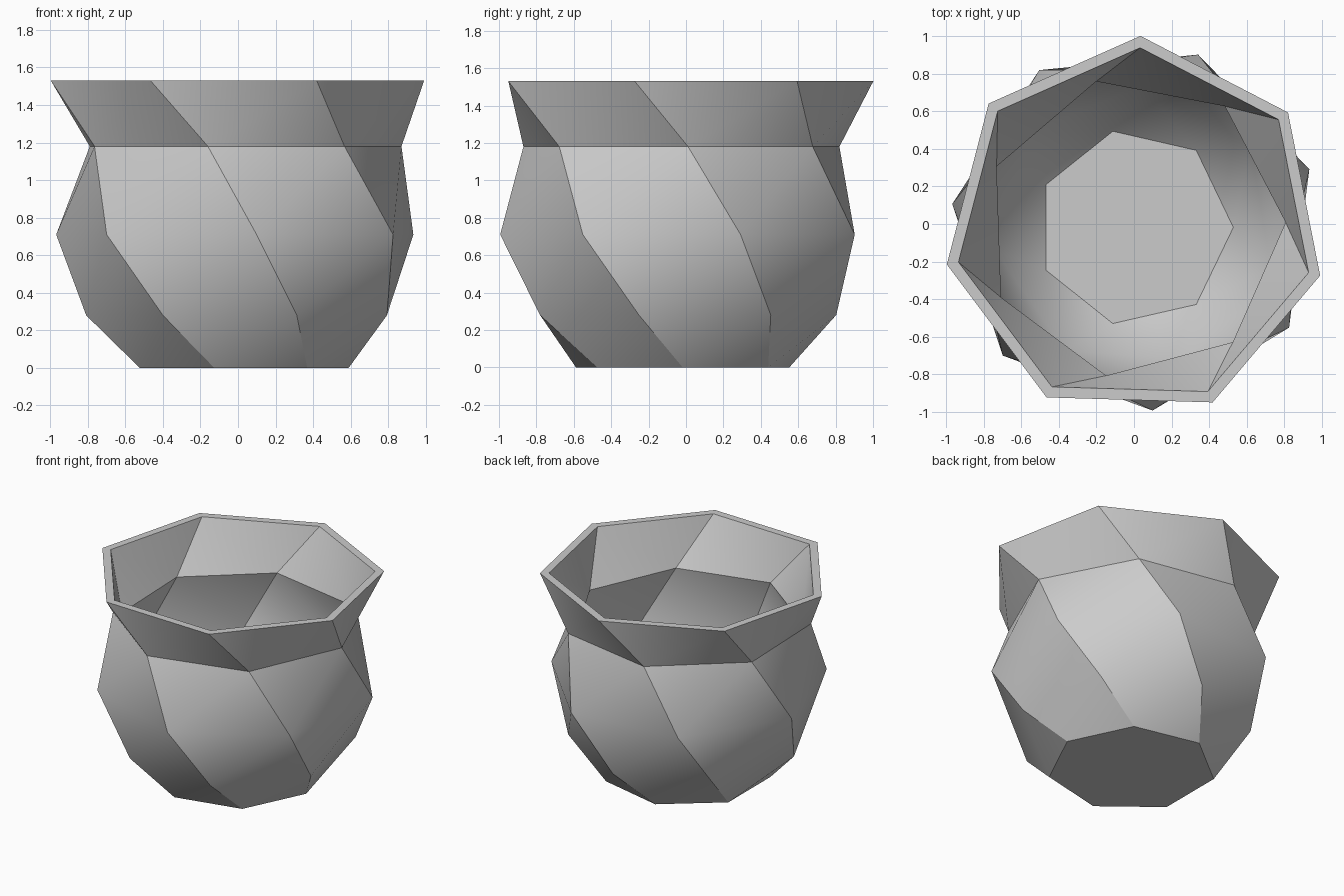
import bpy, bmesh
from math import cos, sin, radians, tau

cube = bpy.data.objects.get("Cube")
if cube:
    bpy.data.objects.remove(cube, do_unlink=True)

SIDES = 7
TWIST = radians(-16.5)      # turn of each ring above the one below
AXIS = (0.004, -0.018)

# (radius, height) of each ring, from base to rim
OUTER = [(0.585, 0), (0.823, 0.28), (0.98, 0.71), (0.867, 1.18), (1.02, 1.53)]
INNER = [(0.525, 0.06), (0.755, 0.3), (0.912, 0.71), (0.804, 1.18), (0.957, 1.53)]

clay = bpy.data.materials.new("grey clay")
clay.use_nodes = True
clay.diffuse_color = (0.6, 0.6, 0.6, 1)
clay.node_tree.nodes["Principled BSDF"].inputs["Base Color"].default_value = (0.6, 0.6, 0.6, 1)


def add_rings(bm, profile):
    rings = []
    for level, (r, z) in enumerate(profile):
        angles = [TWIST * level + tau * i / SIDES for i in range(SIDES)]
        rings.append([bm.verts.new((AXIS[0] + r * cos(a), AXIS[1] + r * sin(a), z))
                      for a in angles])
    return rings


def add_wall(bm, rings):
    # each twisted panel folds along its rising diagonal
    for low, high in zip(rings, rings[1:]):
        for i in range(SIDES):
            j = (i + 1) % SIDES
            bm.faces.new((low[i], low[j], high[j]))
            bm.faces.new((low[i], high[j], high[i]))


bm = bmesh.new()
outer, inner = add_rings(bm, OUTER), add_rings(bm, INNER)
add_wall(bm, outer)
add_wall(bm, inner)

# base, inside floor and flat rim
bm.faces.new(outer[0])
bm.faces.new(inner[0])
for i in range(SIDES):
    j = (i + 1) % SIDES
    bm.faces.new((outer[-1][i], outer[-1][j], inner[-1][j], inner[-1][i]))
bmesh.ops.recalc_face_normals(bm, faces=bm.faces)

mesh = bpy.data.meshes.new("twisted_pot")
bm.to_mesh(mesh)
bm.free()
mesh.materials.append(clay)
pot = bpy.data.objects.new("twisted_pot", mesh)
bpy.context.collection.objects.link(pot)

# soft shading within panels, crisp creases between them
bpy.ops.object.select_all(action='DESELECT')
pot.select_set(True)
bpy.context.view_layer.objects.active = pot
bpy.ops.object.shade_smooth_by_angle(angle=radians(30))
